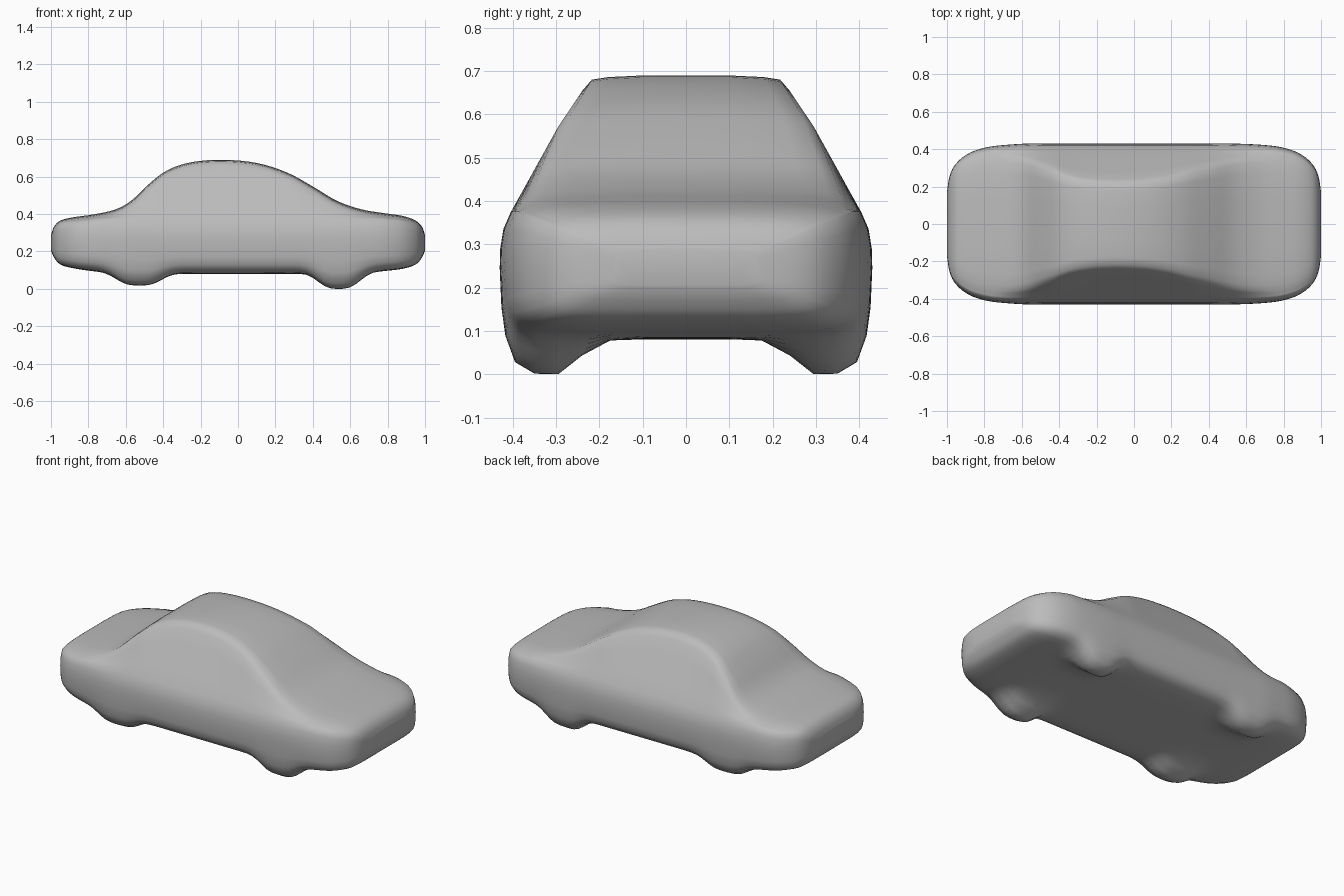
import bpy, bmesh, math

cube = bpy.data.objects.get("Cube")
if cube:
    bpy.data.objects.remove(cube, do_unlink=True)

# Body stations along the length: x, half width, underside height, top height
STATIONS = [
    (-1, .17, .21, .29), (-.985, .26, .175, .335), (-.95, .325, .135, .37),
    (-.88, .38, .115, .388), (-.78, .412, .1, .402), (-.66, .425, .09, .428),
    (-.57, .43, .087, .477), (-.48, .43, .086, .562), (-.38, .43, .085, .638),
    (-.25, .43, .085, .682), (-.08, .43, .085, .695), (.1, .43, .085, .678),
    (.26, .43, .085, .628), (.4, .43, .086, .552), (.53, .43, .087, .475),
    (.66, .425, .09, .43), (.78, .412, .1, .41), (.88, .38, .112, .395),
    (.95, .325, .135, .37), (.985, .26, .175, .335), (1, .17, .21, .29),
]
MID = .25        # height of the widest line
STEPS = 4        # rings per station


def spline(a, b, c, d, t):
    """Catmull-Rom blend of four stations."""
    return [.5 * (2 * q + (r - p) * t + (2 * p - 5 * q + 4 * r - s) * t ** 2
                  + (3 * q - p - 3 * r + s) * t ** 3)
            for p, q, r, s in zip(a, b, c, d)]


def wheel_bump(x):
    """How far the wheel swelling hangs below the underside."""
    rear = .068 * math.exp(-abs((x + .53) / .14) ** 3)
    front = .087 * math.exp(-abs((x - .54) / .13) ** 3)
    return rear + front


def half_section(x, w, low, top):
    """Outline from the underside centre, round the side, to the roof centre."""
    s = w / .43
    d = wheel_bump(x)
    f = (MID - low) / .165
    h = min(top, .41)
    k = min(1, (top - h) / .2)
    g = (h - MID) / .16
    under = [(0, 0, 0), (.09, 0, 0), (.175, 0, .05), (.24, 0, .45), (.295, .002, .97),
             (.35, .006, 1), (.395, .02, .85), (.417, .05, .5), (.426, .09, .2)]
    pts = [(y * s, low + rise * f - d * drop) for y, rise, drop in under]
    pts += [(w, MID), (w * .997, MID + .045 * g), (w * .98, MID + .09 * g)]
    # Belt line, then the sloping cabin side up to the roof corner
    belt = (w * .94, MID + .13 * g)
    corner = (w - (top - h) * .67 - .06 * (1 - k) * s, top - (.018 + .017 * k) * g)
    for i in range(5):
        t = i / 4
        pts.append(tuple(a + (b - a) * t for a, b in zip(belt, corner)))
    for scale, drop in ((.91, .01), (.75, .004), (.4, 0), (0, 0)):
        pts.append((corner[0] * scale, top - drop * g))
    return pts


# Sample smooth rings along the car
samples = []
last = len(STATIONS) - 1
for i in range(last):
    four = [STATIONS[min(max(i + o, 0), last)] for o in (-1, 0, 1, 2)]
    samples += [spline(*four, j / STEPS) for j in range(STEPS)]
samples.append(STATIONS[-1])

# Skin the rings into one closed shell
bm = bmesh.new()
rings = []
for x, w, low, top in samples:
    half = half_section(x, w, low, top)
    loop = half + [(-y, z) for y, z in half[-2:0:-1]]
    rings.append([bm.verts.new((x, y, z)) for y, z in loop])
for a, b in zip(rings, rings[1:]):
    for i in range(len(a)):
        j = (i + 1) % len(a)
        bm.faces.new((a[i], a[j], b[j], b[i]))
bm.faces.new(rings[0])
bm.faces.new(rings[-1])
bmesh.ops.recalc_face_normals(bm, faces=bm.faces)

# Rest the wheel swellings on the ground
floor = min(v.co.z for v in bm.verts)
bmesh.ops.translate(bm, verts=bm.verts, vec=(0, 0, -floor))

mesh = bpy.data.meshes.new("car_body")
bm.to_mesh(mesh)
bm.free()
body = bpy.data.objects.new("car_body", mesh)
bpy.context.collection.objects.link(body)

# Plain grey paint
grey = bpy.data.materials.new("plain_grey")
grey.use_nodes = True
colour = (.5, .5, .5, 1)
grey.diffuse_color = colour
grey.node_tree.nodes["Principled BSDF"].inputs["Base Color"].default_value = colour
mesh.materials.append(grey)

bpy.ops.object.select_all(action="DESELECT")
body.select_set(True)
bpy.context.view_layer.objects.active = body
bpy.ops.object.shade_smooth_by_angle(angle=math.radians(50))
